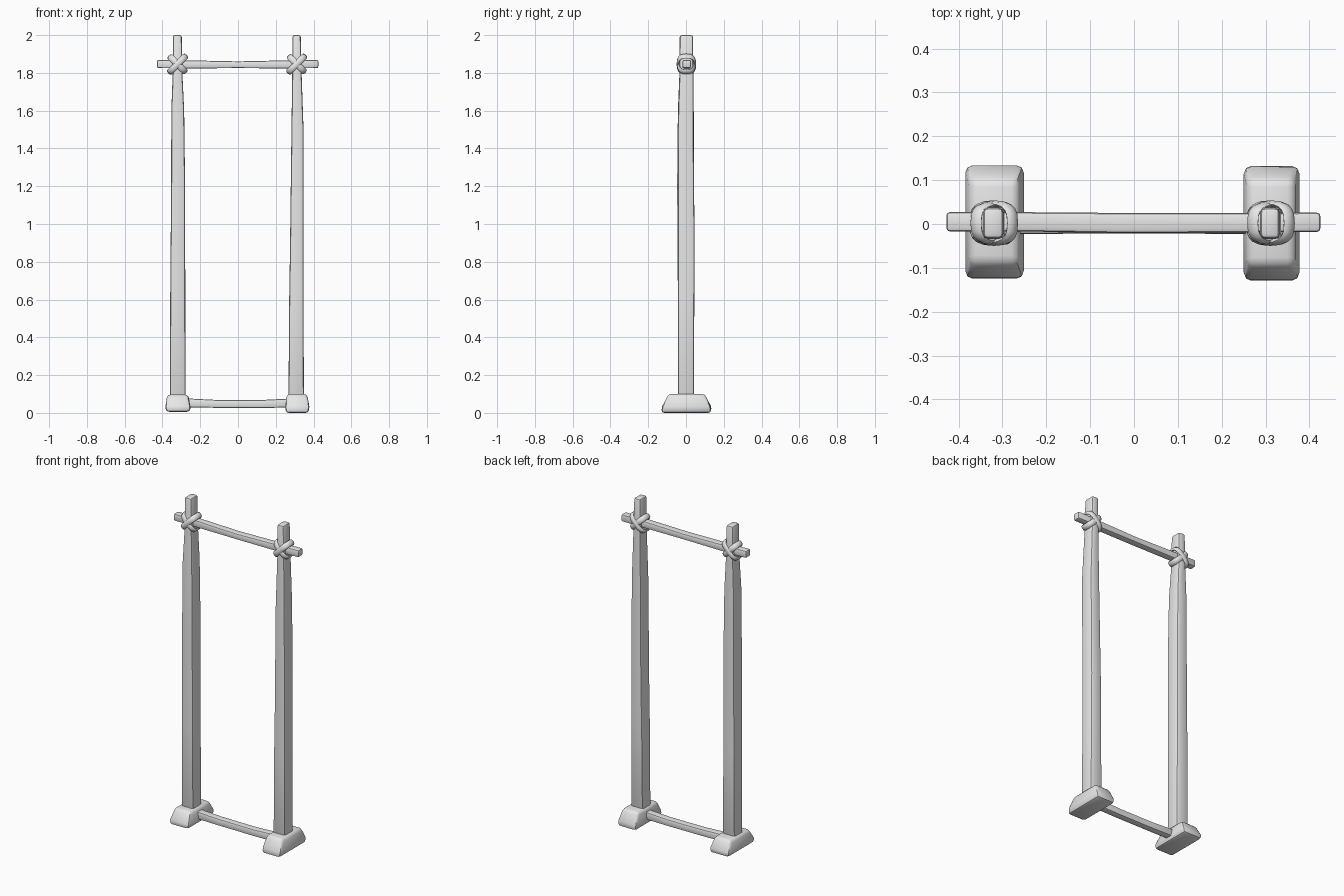
import bpy, bmesh, math
from mathutils import Vector, Matrix

cube = bpy.data.objects.get("Cube")
if cube:
    bpy.data.objects.remove(cube, do_unlink=True)

grey = bpy.data.materials.new("plain grey")
grey.use_nodes = True
colour = (0.8, 0.8, 0.8, 1)
grey.diffuse_color = colour
grey.node_tree.nodes["Principled BSDF"].inputs["Base Color"].default_value = colour


def finish(name, bm):
    bmesh.ops.recalc_face_normals(bm, faces=bm.faces[:])
    mesh = bpy.data.meshes.new(name)
    bm.to_mesh(mesh)
    bm.free()
    mesh.materials.append(grey)
    obj = bpy.data.objects.new(name, mesh)
    bpy.context.collection.objects.link(obj)
    bpy.ops.object.select_all(action='DESELECT')
    obj.select_set(True)
    bpy.context.view_layer.objects.active = obj
    bpy.ops.object.shade_smooth_by_angle(angle=math.radians(40))
    return obj


def skin(bm, rings, closed=False):
    """Join consecutive rings of vertices with quads."""
    pairs = list(zip(rings, rings[1:]))
    if closed:
        pairs.append((rings[-1], rings[0]))
    for a, b in pairs:
        for i in range(len(a)):
            j = (i + 1) % len(a)
            bm.faces.new((a[i], a[j], b[j], b[i]))


def timber(name, axis, sections, soft):
    """Loft rectangles (position, centre u, centre v, half u, half v), then soften the edges."""
    bm = bmesh.new()
    rings = []
    for p, cu, cv, hu, hv in sections:
        ring = []
        for su, sv in ((-1, -1), (1, -1), (1, 1), (-1, 1)):
            u, v = cu + su * hu, cv + sv * hv
            ring.append(bm.verts.new((p, u, v) if axis == 'X' else (u, v, p)))
        rings.append(ring)
    skin(bm, rings)
    bm.faces.new(rings[0])
    bm.faces.new(rings[-1])
    bmesh.ops.recalc_face_normals(bm, faces=bm.faces[:])
    sharp = [e for e in bm.edges if e.calc_face_angle() > math.radians(30)]
    bmesh.ops.bevel(bm, geom=sharp, offset=soft, segments=2, profile=0.5,
                    affect='EDGES', clamp_overlap=True)
    return finish(name, bm)


def lashing(name, centre, tilt, grow):
    """Flat rope band looped diagonally round the joint."""
    bm = bmesh.new()
    spin = Matrix.Rotation(tilt, 4, 'Y')
    steps, sides = 20, 8
    rings = []
    for i in range(steps):
        a = math.tau * i / steps
        c, s = math.cos(a), math.sin(a)
        path = Vector((math.copysign(abs(c) ** 0.7, c) * 0.057 * grow,
                       math.copysign(abs(s) ** 0.7, s) * 0.041 * grow, 0))
        out = Vector((c, s, 0))
        ring = []
        for k in range(sides):
            b = math.tau * k / sides
            p = path + out * math.cos(b) * 0.008 + Vector((0, 0, math.sin(b) * 0.017))
            ring.append(bm.verts.new(spin @ p + centre))
        rings.append(ring)
    skin(bm, rings, closed=True)
    return finish(name, bm)


# Upright posts, tapering toward the top
timber("right_post", 'Z', [
    (0.04, -0.319, 0, 0.041, 0.042), (0.6, -0.319, 0, 0.040, 0.043),
    (1.2, -0.317, -0.002, 0.037, 0.045), (1.6, -0.319, -0.001, 0.034, 0.042),
    (1.79, -0.320, 0.002, 0.026, 0.037), (2.0, -0.321, 0.002, 0.023, 0.035)], 0.011)
timber("left_post", 'Z', [
    (0.04, 0.308, 0, 0.041, 0.042), (0.6, 0.309, 0.001, 0.038, 0.043),
    (0.85, 0.311, 0.002, 0.036, 0.044), (1.5, 0.315, -0.002, 0.032, 0.042),
    (1.79, 0.312, 0.002, 0.025, 0.037), (2.0, 0.310, 0.002, 0.022, 0.035)], 0.011)

# Top crossbar passing through both posts, and the sagging lower rail
timber("top_crossbar", 'X', [
    (-0.428, 0.005, 1.847, 0.022, 0.022), (-0.25, 0.005, 1.845, 0.022, 0.021),
    (0, 0.002, 1.843, 0.023, 0.018), (0.25, 0.003, 1.845, 0.022, 0.021),
    (0.425, 0.004, 1.847, 0.022, 0.022)], 0.008)
timber("lower_rail", 'X', [
    (-0.30, 0, 0.054, 0.023, 0.024), (-0.12, 0, 0.048, 0.022, 0.021),
    (0.12, 0, 0.047, 0.022, 0.021), (0.30, 0, 0.053, 0.023, 0.024)], 0.008)

# Wedge feet, long from front to back
timber("right_foot", 'Z', [
    (0.006, -0.318, 0.004, 0.064, 0.131), (0.035, -0.318, 0.005, 0.067, 0.128),
    (0.097, -0.319, 0.006, 0.055, 0.094)], 0.016)
timber("left_foot", 'Z', [
    (0, 0.313, 0.001, 0.061, 0.133), (0.035, 0.314, 0.002, 0.064, 0.128),
    (0.1, 0.312, 0.004, 0.054, 0.096)], 0.016)

# Crossed rope lashings at the top joints
for side, x in (("right", -0.320), ("left", 0.311)):
    joint = Vector((x, 0.002, 1.846))
    lashing(side + "_lashing_under", joint, math.radians(45), 1.0)
    lashing(side + "_lashing_over", joint, math.radians(-45), 1.07)
